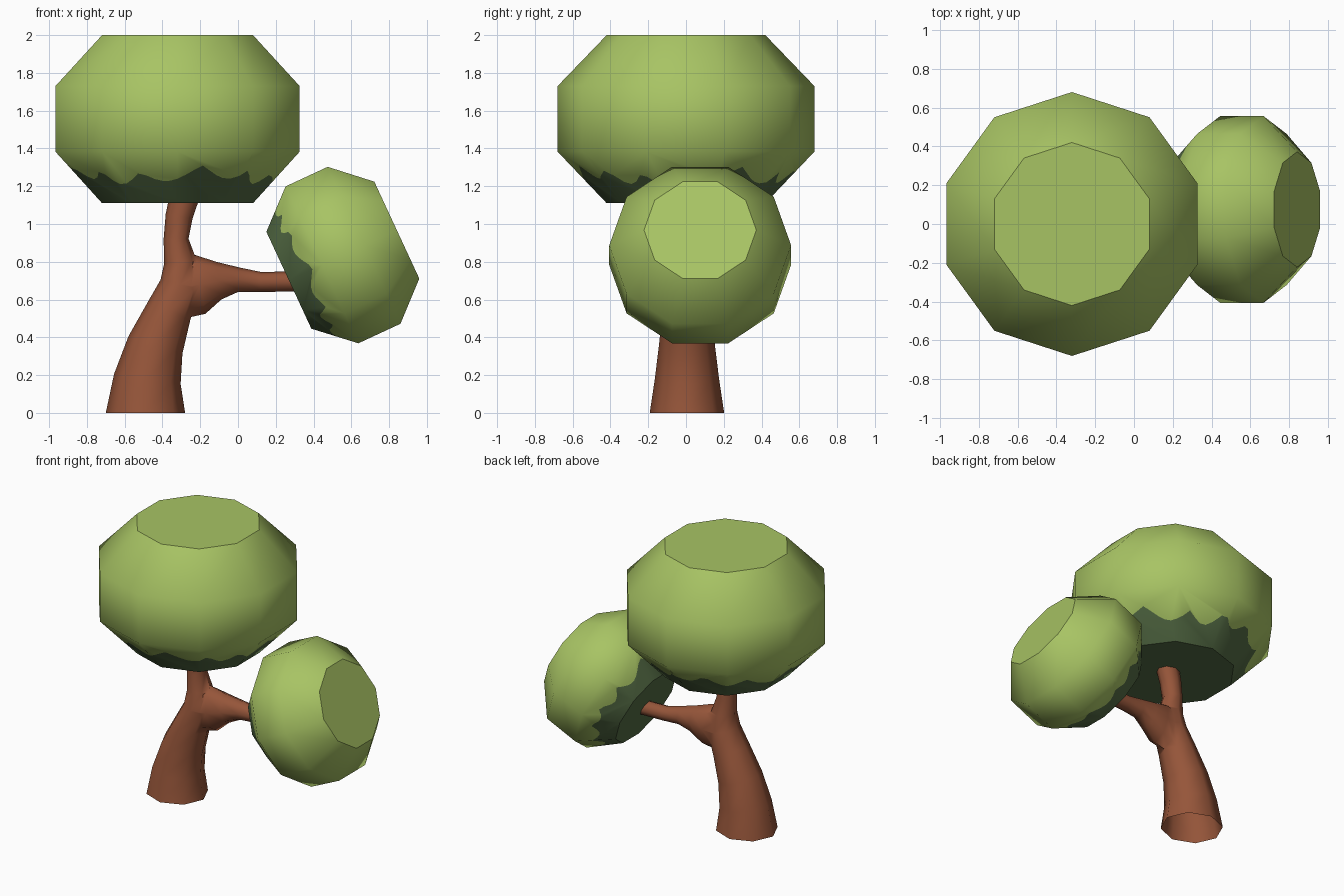
import bpy, bmesh, math
from mathutils import Vector

if "Cube" in bpy.data.objects:
    bpy.data.objects.remove(bpy.data.objects["Cube"])


def material(name, rgb):
    m = bpy.data.materials.new(name)
    m.diffuse_color = (*rgb, 1)
    m.use_nodes = True
    m.node_tree.nodes["Principled BSDF"].inputs["Base Color"].default_value = m.diffuse_color
    return m


BARK = material("bark brown", (0.305, 0.092, 0.042))
LEAF = material("leaf green", (0.39, 0.55, 0.127))
SHADE = material("dark leaf green", (0.088, 0.147, 0.058))


def make_object(name, bm, mats):
    bmesh.ops.recalc_face_normals(bm, faces=bm.faces)
    me = bpy.data.meshes.new(name)
    bm.to_mesh(me)
    bm.free()
    for m in mats:
        me.materials.append(m)
    ob = bpy.data.objects.new(name, me)
    bpy.context.collection.objects.link(ob)
    return ob


def smooth(ob, degrees):
    bpy.ops.object.select_all(action='DESELECT')
    ob.select_set(True)
    bpy.context.view_layer.objects.active = ob
    bpy.ops.object.shade_smooth_by_angle(angle=math.radians(degrees))


# Tapered tube along a path in the x-z plane: rows of (x, y, z, radius, y radius)
def tube(name, rows, start_dir, sides=8):
    bm = bmesh.new()
    pts = [Vector(r[:3]) for r in rows]
    rings = []
    for i, r in enumerate(rows):
        t = pts[min(i + 1, len(pts) - 1)] - pts[max(i - 1, 0)]
        t = Vector(start_dir) if i == 0 else Vector((t.x, 0, t.z)).normalized()
        u, v = Vector((t.z, 0, -t.x)), Vector((0, 1, 0))
        rings.append([bm.verts.new(pts[i] + u * r[3] * math.cos(a) + v * r[4] * math.sin(a))
                      for a in (2 * math.pi * k / sides for k in range(sides))])
    for a, b in zip(rings, rings[1:]):
        for k in range(sides):
            j = (k + 1) % sides
            bm.faces.new((a[k], a[j], b[j], b[k]))
    bm.faces.new(rings[0][::-1])
    bm.faces.new(rings[-1])
    return make_object(name, bm, [BARK])


# Ten-sided canopy with a scalloped dark underside
def canopy(name, loc, scale, tilt, phase):
    n, k = 10, 8
    bm = bmesh.new()

    def corner(i, r, z):
        a = math.pi / 2 + 2 * math.pi * i / n
        return Vector((r * math.cos(a), r * math.sin(a), z))

    profile = [(0.42, -0.445), (0.68, -0.172), (0.68, 0.175), (0.42, 0.445)]
    rings = [[bm.verts.new(corner(i, r, z)) for i in range(n)] for r, z in profile]
    # scalloped border between the two greens, lying on the lower slope
    border = []
    for s in range(n * k):
        i, f = divmod(s, k)
        a = 2 * math.pi * s / (n * k)
        t = 0.43 + 0.24 * (1 - abs(math.sin(6.5 * a + phase + 0.5 * math.sin(3 * a)))) \
            + 0.07 * math.sin(4 * a + phase)
        lo = rings[0][i].co.lerp(rings[0][(i + 1) % n].co, f / k)
        hi = rings[1][i].co.lerp(rings[1][(i + 1) % n].co, f / k)
        border.append(bm.verts.new(lo.lerp(hi, t)))
    for i in range(n):
        j = (i + 1) % n
        edge = [border[(i * k + f) % (n * k)] for f in range(k + 1)]
        bm.faces.new([rings[0][i], rings[0][j]] + edge[::-1]).material_index = 1
        bm.faces.new(edge + [rings[1][j], rings[1][i]])
        for a, b in zip(rings[1:], rings[2:]):
            bm.faces.new((a[i], a[j], b[j], b[i]))
    bm.faces.new(rings[0][::-1]).material_index = 1
    bm.faces.new(rings[-1])
    ob = make_object(name, bm, [LEAF, SHADE])
    ob.location, ob.scale, ob.rotation_euler = loc, (scale,) * 3, (0, tilt, 0)
    smooth(ob, 45)


canopy("large_canopy", (-0.32, 0, 1.555), 1.0, 0, 0.4)
canopy("small_canopy", (0.555, 0.075, 0.835), 0.708, math.radians(65.1), 1.7)

# Trunk leaning and thinning upward
trunk = tube("trunk", [
    (-0.49, 0.005, 0.00, 0.21, 0.197), (-0.48, 0.005, 0.18, 0.178, 0.17),
    (-0.437, 0.005, 0.36, 0.15, 0.148), (-0.365, 0.004, 0.54, 0.122, 0.128),
    (-0.305, 0.002, 0.68, 0.108, 0.112), (-0.305, 0, 0.80, 0.086, 0.088),
    (-0.328, 0, 0.92, 0.066, 0.07), (-0.312, 0, 1.04, 0.072, 0.07),
    (-0.285, 0, 1.14, 0.078, 0.072)], (0, 0, 1))

# Side branch flaring into the trunk
branch = tube("branch", [
    (-0.33, 0.003, 0.66, 0.17, 0.085), (-0.20, 0.012, 0.68, 0.158, 0.098),
    (-0.10, 0.025, 0.70, 0.10, 0.085), (0.0, 0.045, 0.705, 0.066, 0.064),
    (0.12, 0.06, 0.693, 0.053, 0.053), (0.36, 0.075, 0.697, 0.053, 0.053)], (1, 0, 0))

# Join branch to trunk and open the underside
mod = trunk.modifiers.new("join", 'BOOLEAN')
mod.operation, mod.solver, mod.object = 'UNION', 'EXACT', branch
bpy.context.view_layer.objects.active = trunk
bpy.ops.object.modifier_apply(modifier=mod.name)
bpy.data.objects.remove(branch)
bm = bmesh.new()
bm.from_mesh(trunk.data)
bmesh.ops.delete(bm, geom=[f for f in bm.faces if f.calc_center_median().z < 0.001], context='FACES_ONLY')
bm.to_mesh(trunk.data)
bm.free()
smooth(trunk, 65)
